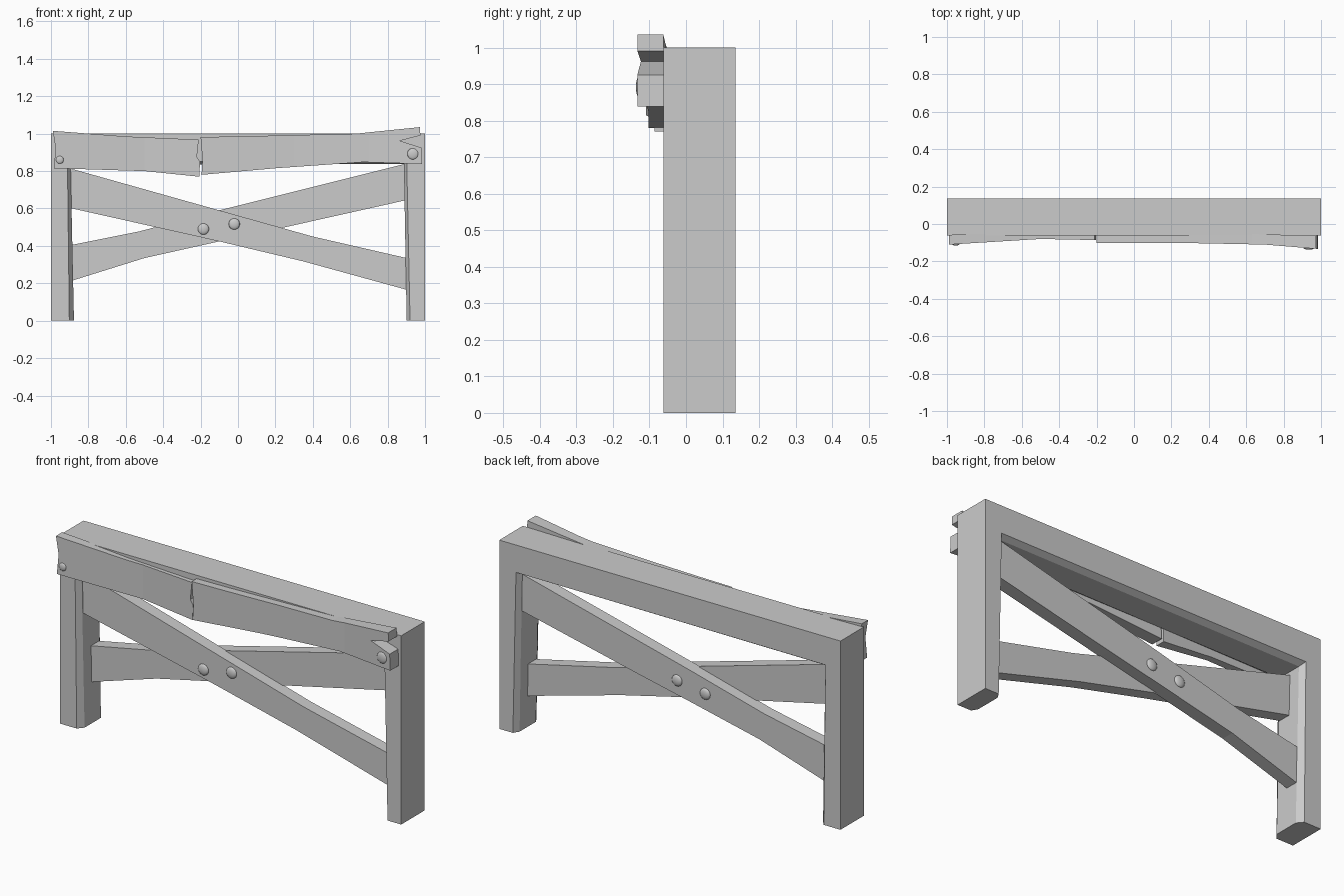
import bpy, bmesh
from mathutils import Vector

if "Cube" in bpy.data.objects:
    bpy.data.objects.remove(bpy.data.objects["Cube"])


def finish(bm, name):
    bmesh.ops.recalc_face_normals(bm, faces=bm.faces)
    me = bpy.data.meshes.new(name)
    bm.to_mesh(me)
    bm.free()
    ob = bpy.data.objects.new(name, me)
    bpy.context.collection.objects.link(ob)
    return ob


def lerp_table(table, x):
    """Piecewise linear lookup in a list of (x, value) pairs."""
    if x <= table[0][0]:
        return table[0][1]
    for (x0, v0), (x1, v1) in zip(table, table[1:]):
        if x <= x1:
            return v0 + (v1 - v0) * (x - x0) / (x1 - x0)
    return table[-1][1]


def board(name, outline, front, back):
    """Board with an xz outline; front and back y follow bend tables along x."""
    bm = bmesh.new()
    face = bm.faces.new([bm.verts.new((x, 0, z)) for x, z in outline])
    ext = bmesh.ops.extrude_face_region(bm, geom=[face])
    for v in ext["geom"]:
        if isinstance(v, bmesh.types.BMVert):
            v.co.y = 1
    xs = [p[0] for p in outline]
    for x in sorted({p[0] for p in front + back}):
        if min(xs) + 0.03 < x < max(xs) - 0.03:
            bmesh.ops.bisect_plane(bm, geom=bm.verts[:] + bm.edges[:] + bm.faces[:],
                                   plane_co=(x, 0, 0), plane_no=(1, 0, 0))
    for v in bm.verts:
        v.co.y = lerp_table(back if v.co.y > 0.5 else front, v.co.x)
    return finish(bm, name)


def rivet(name, x, y, z, r, depth=0.012):
    bm = bmesh.new()
    bmesh.ops.create_uvsphere(bm, u_segments=16, v_segments=10, radius=1)
    for v in bm.verts:
        v.co = Vector((x + v.co.x * r, y + v.co.y * depth, z + v.co.z * r))
    for f in bm.faces:
        f.smooth = True
    return finish(bm, name)


# Door-shaped frame: chamfered section swept over four stations (outer, face edge, core edge)
Y0, Y1, C = -0.062, 0.135, 0.03
stations = [((-1, 0), (-0.902, 0), (-0.877, 0)),
            ((-1, 1), (-0.912, 0.85), (-0.895, 0.832)),
            ((1, 1), (0.902, 0.855), (0.887, 0.838)),
            ((1, 0), (0.92, 0), (0.902, 0))]
bm = bmesh.new()
rings = []
for o, f, c in stations:
    section = [(o, Y0), (f, Y0), (c, Y0 + C), (c, Y1 - C), (f, Y1), (o, Y1)]
    rings.append([bm.verts.new((p[0], y, p[1])) for p, y in section])
for a, b in zip(rings, rings[1:]):
    for i in range(6):
        j = (i + 1) % 6
        bm.faces.new((a[i], a[j], b[j], b[i]))
bm.faces.new(rings[0])
bm.faces.new(rings[-1])
finish(bm, "frame")

# Crossed braces
board("front_brace",
      [(-0.9, 0.815), (-0.1, 0.59), (0.4, 0.45), (0.91, 0.333),
       (0.91, 0.163), (0.35, 0.317), (-0.1, 0.424), (-0.9, 0.603)],
      [(-1, -0.025), (1, -0.025)], [(-1, 0.042), (1, 0.042)])
board("back_brace",
      [(-0.9, 0.403), (-0.53, 0.477), (-0.1, 0.59), (0.91, 0.843),
       (0.91, 0.647), (0.23, 0.495), (-0.1, 0.424), (-0.5, 0.335), (-0.9, 0.21)],
      [(-1, 0.035), (1, 0.035)], [(-1, 0.103), (1, 0.103)])

# Broken top board in two bent pieces
back_bend = [(-0.99, -0.058), (-0.2, -0.035), (0.98, -0.062)]
board("left_top_board",
      [(-0.99, 1.015), (-0.6, 0.985), (-0.21, 0.968), (-0.22, 0.875), (-0.203, 0.85),
       (-0.207, 0.77), (-0.5, 0.8), (-0.985, 0.815), (-0.975, 0.92)],
      [(-0.99, -0.11), (-0.5, -0.08), (-0.2, -0.086)], back_bend)
board("right_top_board",
      [(-0.2, 0.982), (0, 0.985), (0.63, 1.0), (0.973, 1.035), (0.975, 0.99),
       (0.865, 0.962), (0.982, 0.925), (0.985, 0.838), (0.67, 0.848),
       (0.2, 0.815), (-0.195, 0.78), (-0.19, 0.86)],
      [(-0.2, -0.102), (0.3, -0.102), (0.7, -0.11), (0.98, -0.133)], back_bend)

# Rivets
for i, (x, z) in enumerate([(-0.185, 0.49), (-0.02, 0.517)]):
    rivet(f"front_brace_rivet_{i}", x, -0.025, z, 0.03)
    rivet(f"back_brace_rivet_{i}", x, 0.103, z, 0.03)
rivet("left_board_rivet", -0.953, -0.107, 0.86, 0.021, 0.008)
rivet("right_board_rivet", 0.935, -0.128, 0.892, 0.03, 0.009)
